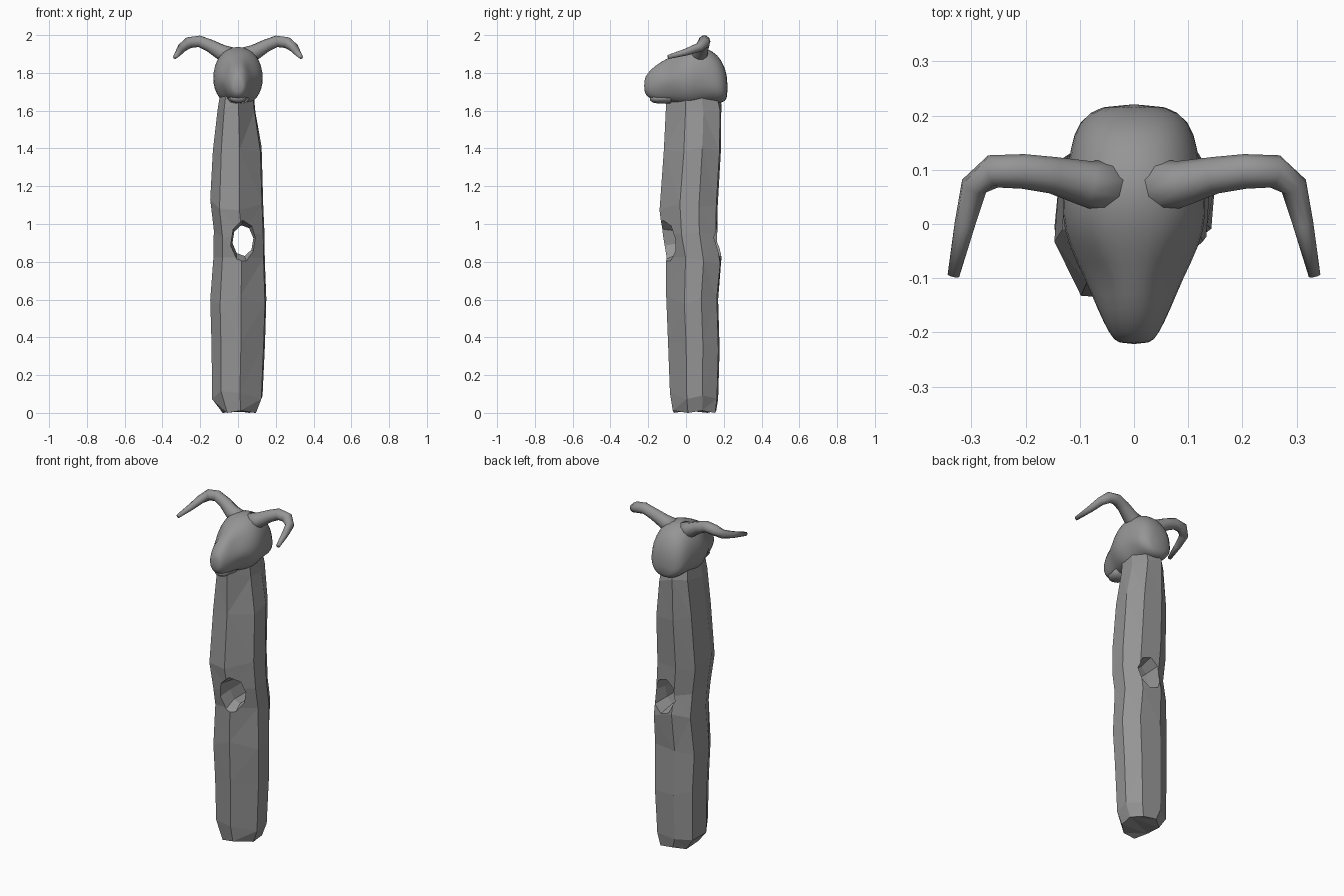
import bpy, bmesh, math, random
from mathutils import Vector

random.seed(4)
cube = bpy.data.objects.get("Cube")
if cube:
    bpy.data.objects.remove(cube, do_unlink=True)

grey = bpy.data.materials.new("carved grey")
grey.use_nodes = True
tone = (0.3, 0.3, 0.3, 1)
grey.diffuse_color = tone
grey.node_tree.nodes["Principled BSDF"].inputs["Base Color"].default_value = tone


def loft(name, rings, smooth=False, split=False):
    """Skin a closed tube over rings of equal length."""
    bm = bmesh.new()
    rows = [[bm.verts.new(p) for p in ring] for ring in rings]
    n = len(rows[0])
    for a, b in zip(rows, rows[1:]):
        for i in range(n):
            j = (i + 1) % n
            quad = [a[i], a[j], b[j], b[i]]
            bm.faces.new(quad)
    bm.faces.new(rows[0])
    bm.faces.new(rows[-1])
    if split:
        bmesh.ops.triangulate(bm, faces=bm.faces[:])
    bmesh.ops.recalc_face_normals(bm, faces=bm.faces[:])
    mesh = bpy.data.meshes.new(name)
    bm.to_mesh(mesh)
    bm.free()
    mesh.materials.append(grey)
    obj = bpy.data.objects.new(name, mesh)
    bpy.context.collection.objects.link(obj)
    if smooth:
        mesh.shade_smooth()
    return obj


# Hewn post: one irregular octagon stretched to the bounds at each height
outline = [(0.1, -1), (0.95, -0.3), (1, 0.35), (0.6, 0.95),
           (-0.3, 1), (-0.92, 0.6), (-1, -0.3), (-0.65, -0.95)]
levels = [  # z, left, right, front, back
    (0.005, -0.09, 0.10, -0.07, 0.16), (0.09, -0.137, 0.13, -0.085, 0.17),
    (0.35, -0.14, 0.143, -0.095, 0.178), (0.6, -0.147, 0.15, -0.105, 0.17),
    (0.8, -0.13, 0.142, -0.105, 0.188), (0.95, -0.128, 0.14, -0.125, 0.165),
    (1.1, -0.147, 0.134, -0.14, 0.168), (1.4, -0.133, 0.125, -0.117, 0.185),
    (1.62, -0.108, 0.092, -0.105, 0.187), (1.72, -0.09, 0.08, -0.09, 0.16)]
rings = []
for k, (z, x0, x1, y0, y1) in enumerate(levels):
    wobble = 0.03 if 0 < k < len(levels) - 1 else 0
    rings.append([((x0 + x1) / 2 + u * (x1 - x0) / 2,
                   (y0 + y1) / 2 + v * (y1 - y0) / 2,
                   max(0, z + random.uniform(-wobble, wobble)))
                  for u, v in outline])
rings[0] = [(x, y, 0 if i % 2 else 0.012) for i, (x, y, z) in enumerate(rings[0])]
post = loft("post", rings, split=True)

# Peephole through the post, flared at both mouths
cut_rings = []
for y, cx, cz, rx, rz in [(-0.2, 0.05, 0.895, 0.1, 0.15), (-0.03, 0.026, 0.912, 0.056, 0.082),
                          (0.08, 0.026, 0.912, 0.056, 0.082), (0.24, 0.03, 0.915, 0.085, 0.12)]:
    cut_rings.append([(cx + rx * math.cos(a), y, cz + rz * math.sin(a))
                      for a in [math.tau * (i + 0.2) / 8 for i in range(8)]])
cutter = loft("hole_cutter", cut_rings)
cutter.hide_render = True
hole = post.modifiers.new("peephole", "BOOLEAN")
hole.operation = "DIFFERENCE"
hole.solver = "EXACT"
hole.object = cutter
bpy.context.view_layer.objects.active = post
post.select_set(True)
bpy.ops.object.modifier_apply(modifier=hole.name)
bpy.data.objects.remove(cutter, do_unlink=True)

# Head: rings from muzzle to nape, widest at cheek height
sections = [  # y, half width, bottom, top
    (-0.222, 0.03, 1.70, 1.765), (-0.205, 0.045, 1.67, 1.80),
    (-0.16, 0.068, 1.648, 1.845), (-0.10, 0.098, 1.648, 1.88),
    (-0.04, 0.125, 1.632, 1.915), (0.02, 0.138, 1.615, 1.94),
    (0.08, 0.128, 1.63, 1.945), (0.14, 0.118, 1.64, 1.92),
    (0.19, 0.103, 1.635, 1.875), (0.222, 0.06, 1.66, 1.78)]
sides = 16
rings = []
for y, w, low, high in sections:
    ring = []
    for i in range(sides):
        a = math.tau * i / sides
        c, s = math.cos(a), math.sin(a)
        x = w * math.copysign(abs(c) ** 0.85, c)
        mid = low + (high - low) * 0.48
        z = mid + s * ((high - mid) if s > 0 else (mid - low))
        p = Vector((x, y, z))
        # Sunken eye sockets and a mouth groove
        for side in (-1, 1):
            d = (p - Vector((side * 0.07, -0.08, 1.835))).length
            p.x -= side * 0.03 * math.exp(-(d / 0.045) ** 2)
            p.z -= 0.014 * math.exp(-(d / 0.045) ** 2)
            d = (p - Vector((side * 0.1, -0.1, 1.69))).length
            p.x -= side * 0.022 * math.exp(-(d / 0.04) ** 2)
        if s < -0.3 and y > 0.1:
            p.x *= 1.08
        ring.append(p)
    rings.append(ring)
head = loft("head", rings, smooth=True)
soft = head.modifiers.new("soften", "SUBSURF")
soft.levels = soft.render_levels = 1

# Horns: thick at the brow, sweeping out, then forward and down
path = [(0.02, 0.065, 1.88, 0.055), (0.09, 0.075, 1.91, 0.042),
        (0.15, 0.09, 1.945, 0.034), (0.205, 0.097, 1.967, 0.032),
        (0.26, 0.097, 1.96, 0.031), (0.295, 0.07, 1.935, 0.025),
        (0.312, 0.0, 1.91, 0.019), (0.333, -0.095, 1.884, 0.011)]
for side, label in ((1, "left"), (-1, "right")):
    pts = [Vector((side * x, y, z)) for x, y, z, r in path]
    rings = []
    for k, p in enumerate(pts):
        along = (pts[min(k + 1, len(pts) - 1)] - pts[max(k - 1, 0)]).normalized()
        across = along.cross(Vector((0, 0, 1))).normalized()
        up = across.cross(along)
        r = path[k][3]
        rings.append([p + r * (across * math.cos(a) + up * math.sin(a))
                      for a in [math.tau * i / 10 for i in range(10)]])
    loft(label + "_horn", rings, smooth=True)

# Lower lip under the muzzle
lip = [[(w * math.cos(a), y, 1.665 + h * math.sin(a))
        for a in [math.tau * i / 8 for i in range(8)]]
       for y, w, h in [(-0.19, 0.02, 0.012), (-0.17, 0.042, 0.025), (-0.08, 0.06, 0.03)]]
loft("lower_lip", lip, smooth=True)
